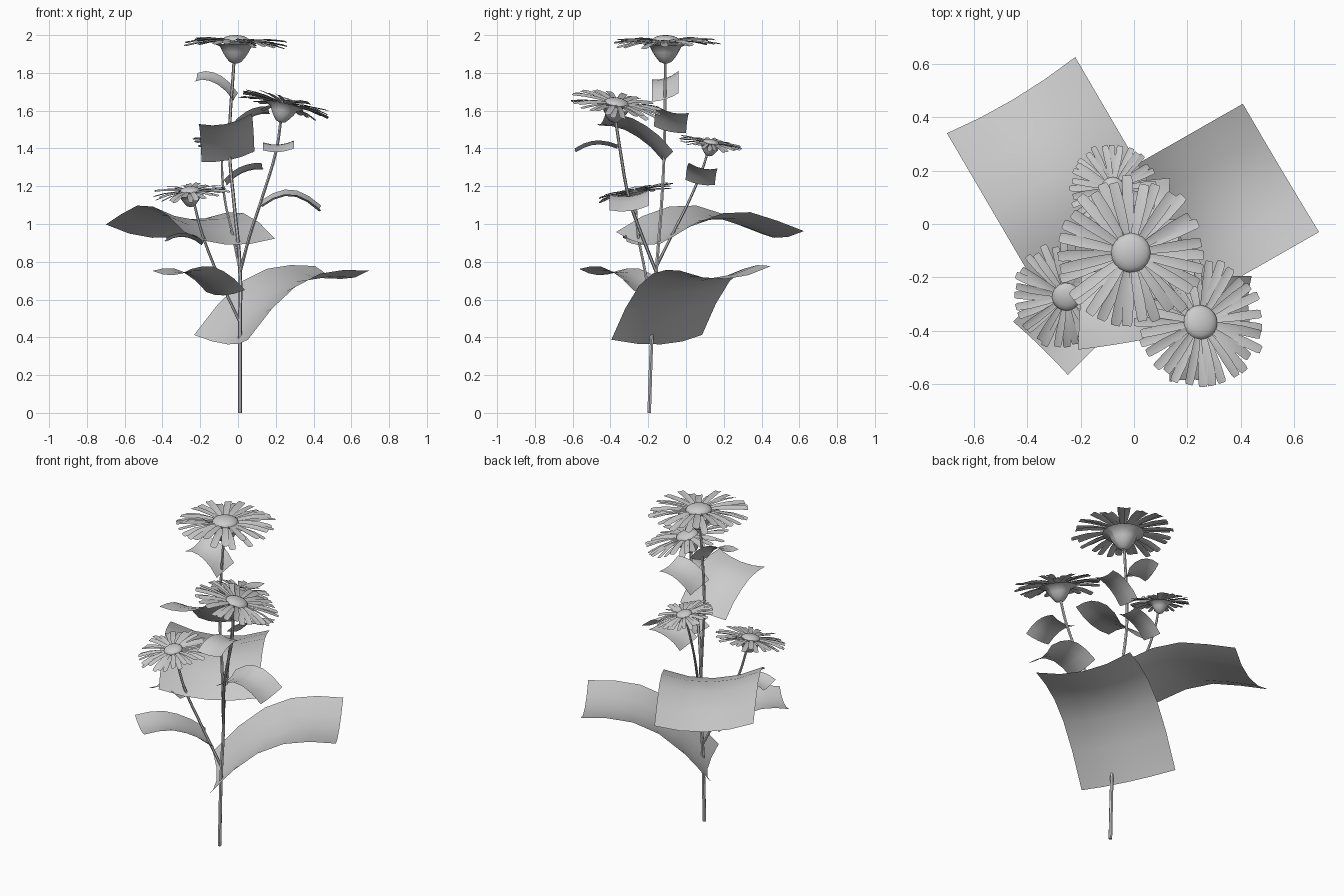
import bpy, bmesh, math, random
from mathutils import Vector, Matrix

random.seed(4)
cube = bpy.data.objects.get("Cube")
if cube:
    bpy.data.objects.remove(cube)

grey = bpy.data.materials.new("pale_grey")
grey.use_nodes = True
grey.diffuse_color = (0.6, 0.6, 0.6, 1)
grey.node_tree.nodes["Principled BSDF"].inputs["Base Color"].default_value = (0.6, 0.6, 0.6, 1)


def finish(name, bm, angle=40):
    """Turn a bmesh into a smooth-shaded object."""
    mesh = bpy.data.meshes.new(name)
    bm.to_mesh(mesh)
    bm.free()
    mesh.materials.append(grey)
    obj = bpy.data.objects.new(name, mesh)
    bpy.context.collection.objects.link(obj)
    bpy.ops.object.select_all(action='DESELECT')
    obj.select_set(True)
    bpy.context.view_layer.objects.active = obj
    bpy.ops.object.shade_smooth_by_angle(angle=math.radians(angle))


def strip(bm, rows):
    """Skin a grid of points with quads."""
    grid = [[bm.verts.new(p) for p in row] for row in rows]
    for r0, r1 in zip(grid, grid[1:]):
        for i in range(len(r0) - 1):
            bm.faces.new((r0[i], r0[i + 1], r1[i + 1], r1[i]))


def lathe(bm, profile, sides=16):
    """Spin (radius, height) pairs round the z axis."""
    turns = [2 * math.pi * i / sides for i in range(sides + 1)]
    strip(bm, [[(r * math.cos(a), r * math.sin(a), z) for a in turns] for r, z in profile])


def leaf(name, base, reach, side, heights):
    """Rectangular blade, arched along its length and troughed across it."""
    bm = bmesh.new()
    side = Vector(side)
    last = len(heights) - 1
    spine = [Vector(base) + Vector((reach[0] * i / last, reach[1] * i / last, h))
             for i, h in enumerate(heights)]
    rows = []
    for i, mid in enumerate(spine):
        along = spine[min(i + 1, last)] - spine[max(i - 1, 0)]
        up = along.cross(side).normalized()
        if up.z < 0:
            up.negate()
        sag = up * side.length * 0.1
        rows.append([mid + side * k / 2 - sag * (1 - k * k) for k in (1, 0.5, 0, -0.5, -1)])
    strip(bm, rows)
    bmesh.ops.recalc_face_normals(bm, faces=bm.faces)
    if sum(f.normal.z for f in bm.faces) < 0:
        bmesh.ops.reverse_faces(bm, faces=bm.faces)
    finish(name, bm)


def stem(name, points, thick, thin):
    """Tapered tube through the points."""
    curve = bpy.data.curves.new(name, 'CURVE')
    curve.dimensions = '3D'
    curve.bevel_depth = 1
    curve.bevel_resolution = 1
    curve.resolution_u = 4
    curve.use_fill_caps = True
    spline = curve.splines.new('BEZIER')
    spline.bezier_points.add(len(points) - 1)
    for i, (bp, p) in enumerate(zip(spline.bezier_points, points)):
        bp.co = p
        bp.handle_left_type = bp.handle_right_type = 'AUTO'
        bp.radius = thick + (thin - thick) * i / (len(points) - 1)
    curve.materials.append(grey)
    obj = bpy.data.objects.new(name, curve)
    bpy.context.collection.objects.link(obj)
    bpy.ops.object.select_all(action='DESELECT')
    obj.select_set(True)
    bpy.context.view_layer.objects.active = obj
    bpy.ops.object.convert(target='MESH')
    bpy.ops.object.shade_smooth_by_angle(angle=math.radians(50))


def flower(name, centre, normal, size):
    """Two layers of petals, a domed middle and a cup below."""
    place = (Matrix.Translation(centre)
             @ Vector((0, 0, 1)).rotation_difference(Vector(normal)).to_matrix().to_4x4()
             @ Matrix.Scale(size, 4))

    # petals: joined near the root, blunt at the tip, lightly creased
    bm = bmesh.new()
    count = 32
    for i in range(count):
        upper = i % 2
        angle = 2 * math.pi * (i + random.uniform(-0.3, 0.3)) / count
        length = random.uniform(0.95, 1.03) * (0.95 if upper else 1)
        droop = random.uniform(-0.07, 0.05)
        twist = random.uniform(-0.25, 0.25)
        spin = Matrix.Rotation(angle, 3, 'Z')
        rows = []
        for t, half in ((0.15, 0.035), (0.4, 0.058), (0.7, 0.072), (0.95, 0.068), (1, 0.055)):
            z = 0.03 * upper + 0.18 * t * (1 - t) + droop * t * t
            rows.append([spin @ Vector((t * length, half * k, z + half * (k * twist + 0.2 * abs(k))))
                         for k in (-1, 0, 1)])
        strip(bm, rows)
    bmesh.ops.transform(bm, matrix=place, verts=bm.verts)
    finish(name + "_petals", bm)

    # domed middle
    bm = bmesh.new()
    bmesh.ops.create_uvsphere(bm, u_segments=20, v_segments=10, radius=0.26)
    bmesh.ops.scale(bm, vec=(1, 1, 0.42), verts=bm.verts)
    bmesh.ops.translate(bm, vec=(0, 0, 0.06), verts=bm.verts)
    bmesh.ops.transform(bm, matrix=place, verts=bm.verts)
    finish(name + "_middle", bm)

    # cup flaring from the stem to the petals
    bm = bmesh.new()
    lathe(bm, [(0.03, -0.36), (0.11, -0.33), (0.19, -0.23), (0.24, -0.15), (0.29, -0.05), (0.42, 0.0)])
    bmesh.ops.transform(bm, matrix=place, verts=bm.verts)
    finish(name + "_cup", bm, 60)


# stems
stem("main_stem", [(0.01, -0.195, 0), (0.01, -0.18, 0.42), (0.01, -0.155, 0.78),
                   (-0.02, -0.13, 1.1), (-0.045, -0.115, 1.4), (-0.02, -0.11, 1.88)], 0.011, 0.008)
stem("left_stem", [(0.01, -0.155, 0.74), (0.06, -0.23, 0.93), (0.125, -0.3, 1.13),
                   (0.205, -0.35, 1.4), (0.228, -0.374, 1.56)], 0.009, 0.008)
stem("right_stem", [(0.01, -0.175, 0.48), (-0.11, -0.215, 0.74), (-0.19, -0.255, 0.95),
                    (-0.235, -0.268, 1.12)], 0.008, 0.007)
stem("back_stem", [(0.005, -0.155, 0.78), (-0.03, -0.07, 0.95), (-0.07, 0.02, 1.13),
                   (-0.085, 0.09, 1.3), (-0.082, 0.115, 1.38)], 0.008, 0.006)

# flower heads
flower("top_flower", (-0.012, -0.108, 1.952), (0.03, 0, 1), 0.285)
flower("left_flower", (0.245, -0.37, 1.625), (0.24, 0.16, 1), 0.25)
flower("right_flower", (-0.253, -0.27, 1.163), (-0.06, -0.2, 1), 0.205)
flower("back_flower", (-0.08, 0.13, 1.42), (0.15, 0.18, 1), 0.172)

# large leaves low on the main stem
leaf("large_left_leaf", (-0.09, -0.155, 0.4), (0.64, 0.365), (0.285, -0.48, -0.025),
     (0, 0.165, 0.285, 0.35, 0.37, 0.365))
leaf("large_back_leaf", (-0.045, -0.228, 0.94), (-0.415, 0.71), (0.48, 0.285, -0.035),
     (0, 0.085, 0.135, 0.14, 0.095, 0.04))
# leaves higher up the main stem
leaf("front_leaf", (-0.053, -0.09, 1.357), (-0.017, -0.358), (0.28, 0.045, 0.055),
     (0, 0.08, 0.135, 0.175, 0.195, 0.2))
leaf("upper_left_leaf", (-0.035, -0.085, 1.5), (0.2, 0.02), (0.01, 0.17, -0.035),
     (0, 0.045, 0.075, 0.095, 0.105, 0.105))
leaf("upper_right_leaf", (-0.01, -0.11, 1.67), (-0.215, 0), (0.02, 0.14, 0.045),
     (0, 0.055, 0.09, 0.11, 0.117, 0.107))
# leaves on the side stems
leaf("right_stem_low_leaf", (-0.065, -0.18, 0.645), (-0.285, -0.285), (0.205, -0.2, 0.01),
     (0, 0.06, 0.1, 0.125, 0.125, 0.112))
leaf("right_stem_high_leaf", (-0.185, -0.25, 0.9), (-0.2, -0.02), (0.01, -0.13, 0.015),
     (0, 0.028, 0.042, 0.046, 0.038, 0.02))
leaf("left_stem_low_leaf", (0.12, -0.3, 1.11), (0.32, 0), (0, 0.21, 0.025),
     (0, 0.04, 0.06, 0.055, 0.025, -0.025))
leaf("left_stem_high_leaf", (0.215, -0.36, 1.415), (0, -0.23), (0.165, 0, 0.01),
     (0, 0.015, 0.022, 0.02, 0.005, -0.02))
leaf("back_stem_leaf", (-0.07, 0.075, 1.22), (0.2, 0.02), (0.01, 0.155, -0.028),
     (0, 0.04, 0.065, 0.08, 0.088, 0.088))
